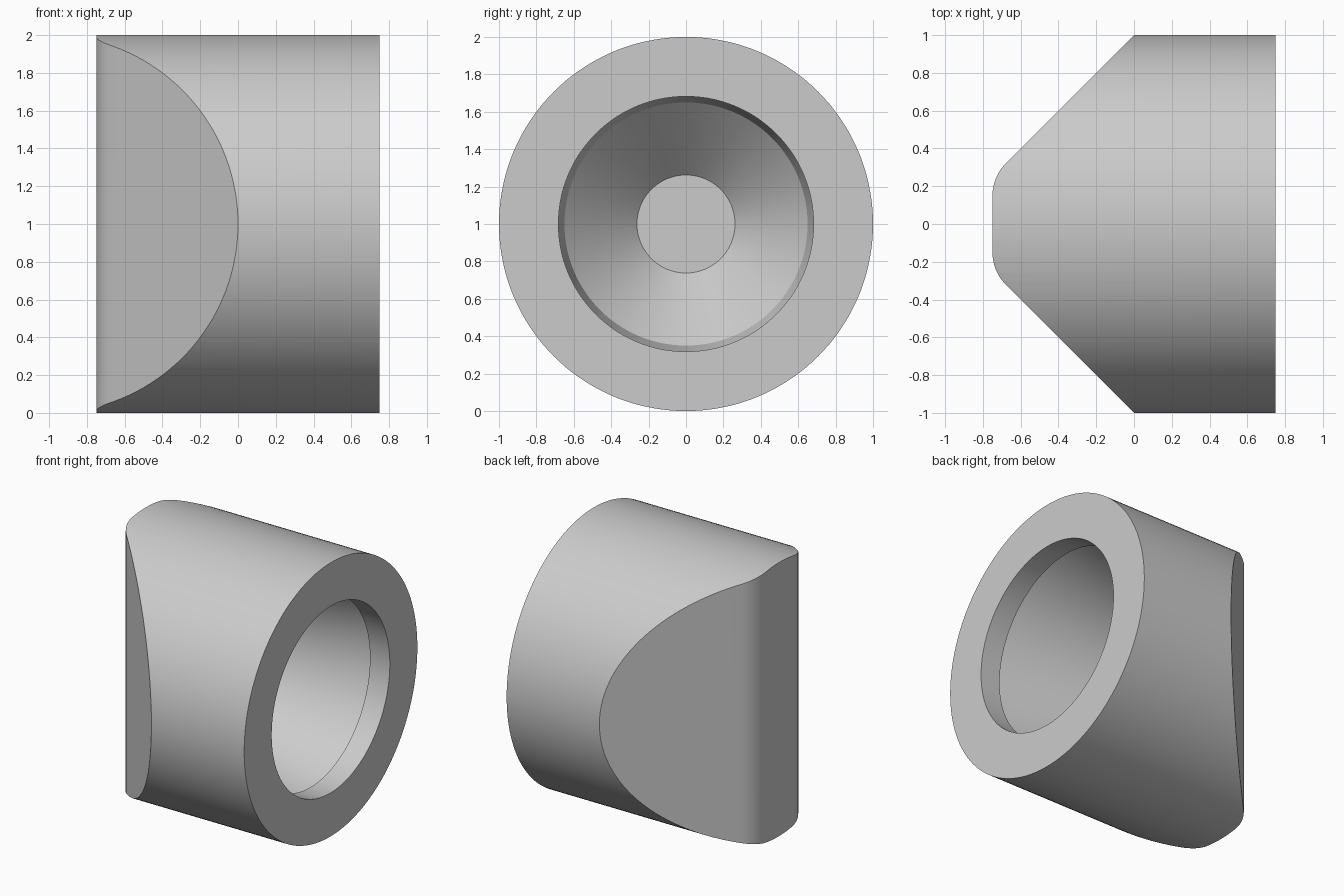
import bpy, bmesh, math

cube = bpy.data.objects.get("Cube")
if cube:
    bpy.data.objects.remove(cube, do_unlink=True)

HALF = 0.75      # half length along x
SEGMENTS = 144


def make_object(name, bm):
    bmesh.ops.recalc_face_normals(bm, faces=bm.faces)
    mesh = bpy.data.meshes.new(name)
    bm.to_mesh(mesh)
    bm.free()
    obj = bpy.data.objects.new(name, mesh)
    bpy.context.collection.objects.link(obj)
    return obj


def lathe(name, profile):
    """Spin (x, radius) rings around the x axis at z = 1 and cap both ends."""
    bm = bmesh.new()
    angles = [2 * math.pi * i / SEGMENTS for i in range(SEGMENTS)]
    rings = [[bm.verts.new((x, r * math.cos(a), 1 + r * math.sin(a))) for a in angles]
             for x, r in profile]
    for a, b in zip(rings, rings[1:]):
        for i in range(SEGMENTS):
            j = (i + 1) % SEGMENTS
            bm.faces.new((a[i], a[j], b[j], b[i]))
    bm.faces.new(rings[0])
    bm.faces.new(rings[-1])
    return make_object(name, bm)


def wedge_outline(radius=0.25, steps=10):
    """Plan outline: 45 degree flanks meeting a flat nose with rounded corners."""
    cx = radius - HALF
    cy = 0.25 - radius * math.tan(math.pi / 8)
    side = [(1.0, 1.25), (0.25, 1.25)]
    for i in range(steps + 1):
        a = math.radians(135 + 45 * i / steps)
        side.append((cx + radius * math.cos(a), cy + radius * math.sin(a)))
    return side + [(x, -y) for x, y in reversed(side)]


# Round body: straight lip, undercut drafted cavity, cone and flat cavity floor
body = lathe("hollow_body", [
    (-HALF, 1.0), (HALF, 1.0), (HALF, 0.682), (HALF - 0.16, 0.682),
    (HALF - 0.16, 0.8), (HALF - 0.89, 0.65), (HALF - 1.28, 0.262),
])

# Prism that trims the body to its wedge nose
bm = bmesh.new()
base = bm.faces.new([bm.verts.new((x, y, -0.5)) for x, y in wedge_outline()])
top = bmesh.ops.extrude_face_region(bm, geom=[base])["geom"]
bmesh.ops.translate(bm, vec=(0, 0, 3), verts=[v for v in top if isinstance(v, bmesh.types.BMVert)])
cutter = make_object("wedge_cutter", bm)
cutter.hide_render = True

trim = body.modifiers.new("wedge_trim", 'BOOLEAN')
trim.operation = 'INTERSECT'
trim.solver = 'EXACT'
trim.object = cutter
bpy.context.view_layer.objects.active = body
bpy.ops.object.select_all(action='DESELECT')
body.select_set(True)
bpy.ops.object.modifier_apply(modifier=trim.name)
bpy.data.objects.remove(cutter, do_unlink=True)

# Single plain grey
grey = bpy.data.materials.new("plain_grey")
grey.use_nodes = True
colour = (0.6, 0.6, 0.6, 1)
grey.diffuse_color = colour
grey.node_tree.nodes["Principled BSDF"].inputs["Base Color"].default_value = colour
body.data.materials.clear()
body.data.materials.append(grey)

bpy.ops.object.shade_smooth_by_angle(angle=math.radians(20))
